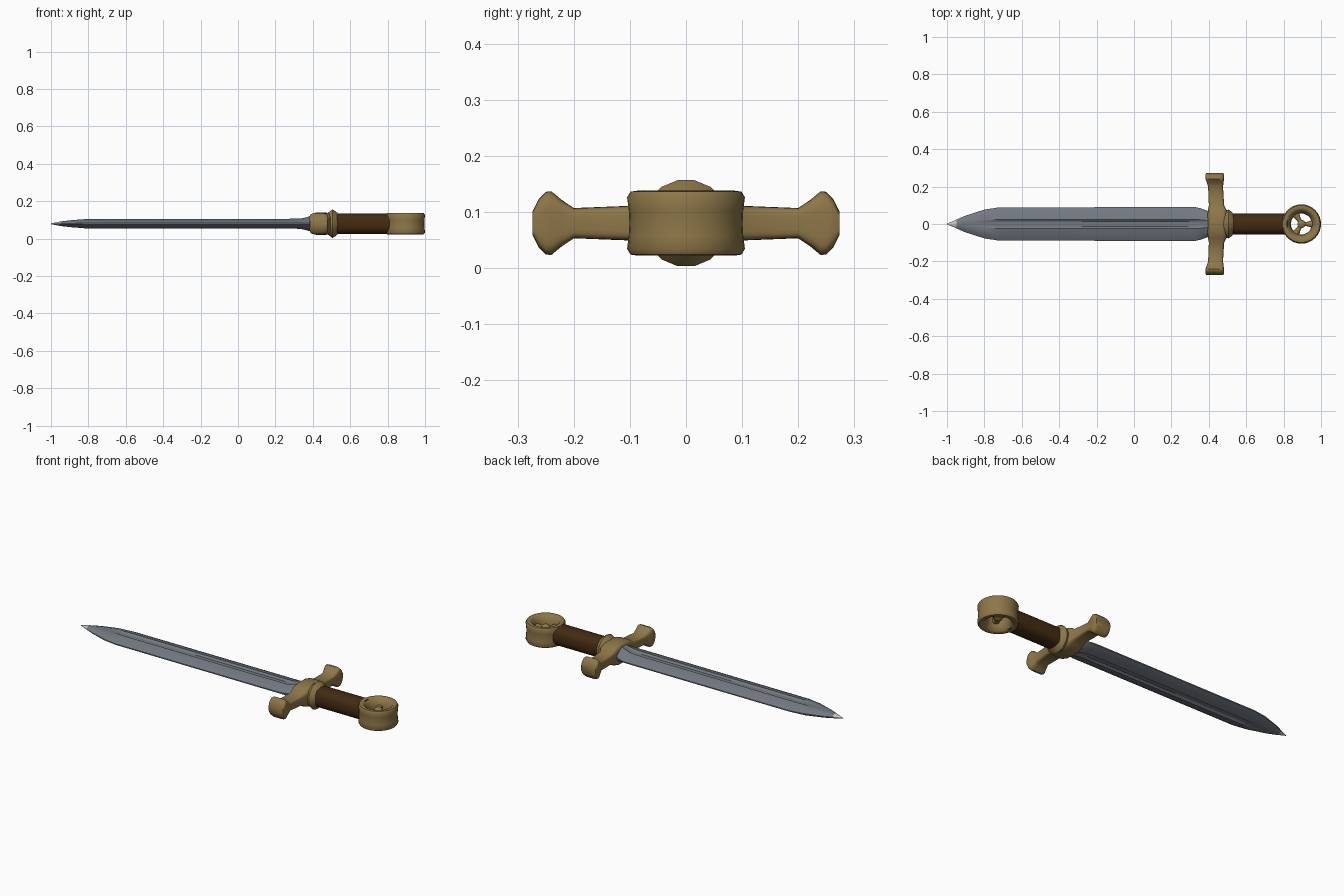
import bpy, bmesh, math
from mathutils import Vector

if "Cube" in bpy.data.objects:
    bpy.data.objects.remove(bpy.data.objects["Cube"])

ZC = 0.08  # height of the sword's mid plane


def material(name, rgb):
    m = bpy.data.materials.new(name)
    m.diffuse_color = (*rgb, 1)
    m.use_nodes = True
    m.node_tree.nodes["Principled BSDF"].inputs["Base Color"].default_value = m.diffuse_color
    return m


STEEL = material("steel", (0.17, 0.19, 0.22))
TIP = material("bright_steel", (0.55, 0.55, 0.55))
BRASS = material("brass", (0.27, 0.185, 0.065))
LEATHER = material("brown_leather", (0.055, 0.024, 0.006))


def finish(name, bm, mats, angle=35):
    bmesh.ops.remove_doubles(bm, verts=bm.verts, dist=1e-5)
    bmesh.ops.recalc_face_normals(bm, faces=bm.faces)
    me = bpy.data.meshes.new(name)
    bm.to_mesh(me)
    bm.free()
    ob = bpy.data.objects.new(name, me)
    bpy.context.collection.objects.link(ob)
    for m in mats:
        me.materials.append(m)
    bpy.ops.object.select_all(action='DESELECT')
    ob.select_set(True)
    bpy.context.view_layer.objects.active = ob
    bpy.ops.object.shade_smooth_by_angle(angle=math.radians(angle))
    return ob


def loft(name, rings, mats, angle=35, closed=False):
    """Skin a row of equal-length rings of points."""
    bm = bmesh.new()
    rows = [[bm.verts.new(p) for p in r] for r in rings]
    n = len(rows[0])
    pairs = list(zip(rows, rows[1:])) + ([(rows[-1], rows[0])] if closed else [])
    for a, b in pairs:
        for i in range(n):
            j = (i + 1) % n
            bm.faces.new((a[i], a[j], b[j], b[i]))
    if not closed:
        bm.faces.new(rows[0])
        bm.faces.new(rows[-1])
    return finish(name, bm, mats, angle)


def rounded(a, b, power=4, n=24):
    """Superellipse outline with half sizes a and b."""
    pts = []
    for i in range(n):
        t = 2 * math.pi * (i + 0.5) / n
        c, s = math.cos(t), math.sin(t)
        pts.append((a * math.copysign(abs(c) ** (2 / power), c),
                    b * math.copysign(abs(s) ** (2 / power), s)))
    return pts


# Blade: (x, half width, half thickness, groove depth)
stations = [(-1, 0.002, 0.002, 0), (-0.95, 0.023, 0.012, 0), (-0.9, 0.045, 0.018, 0),
            (-0.8, 0.077, 0.026, 0.002), (-0.72, 0.089, 0.026, 0.009),
            (0.2, 0.09, 0.026, 0.009), (0.33, 0.09, 0.027, 0.009),
            (0.36, 0.083, 0.033, 0.004), (0.40, 0.068, 0.045, 0)]
rings = []
for x, w, t, g in stations:
    half = [(w, 0.12 * t), (0.72 * w, 0.62 * t), (0.27 * w, t), (0.14 * w, t - g), (0, t - g),
            (-0.14 * w, t - g), (-0.27 * w, t), (-0.72 * w, 0.62 * t), (-w, 0.12 * t)]
    rings.append([(x, y, ZC + z) for y, z in half] +
                 [(x, y, ZC - z) for y, z in reversed(half)])
blade = loft("blade", rings, [STEEL, TIP], 25)
for f in blade.data.polygons:
    f.material_index = int(f.center.x < -0.95)

# Crossguard: (y, centre x, half size x, half size z), mirrored in y
arm = [(0, 0.445, 0.052, 0.060), (0.04, 0.445, 0.052, 0.058), (0.075, 0.445, 0.050, 0.046),
       (0.10, 0.441, 0.041, 0.031), (0.20, 0.436, 0.040, 0.027), (0.222, 0.434, 0.045, 0.042),
       (0.24, 0.432, 0.049, 0.057), (0.25, 0.432, 0.050, 0.056), (0.262, 0.432, 0.050, 0.044),
       (0.274, 0.432, 0.046, 0.020)]
stations = [(-y, *r) for y, *r in reversed(arm[1:])] + arm
loft("crossguard", [[(cx + a, y, ZC + b) for a, b in rounded(hx, hz, 5)]
                    for y, cx, hx, hz in stations], [BRASS], 40)

# Collar between guard and grip: (x, half width, half height)
collar = [(0.475, 0.062, 0.056), (0.49, 0.075, 0.066), (0.505, 0.078, 0.078),
          (0.518, 0.070, 0.070), (0.533, 0.056, 0.058)]
loft("collar", [[(x, y, ZC + z) for y, z in rounded(w, h, 2, 16)]
                for x, w, h in collar], [BRASS])

# Grip
loft("grip", [[(x, y, ZC + z) for y, z in rounded(0.056, 0.056, 2.4, 24)]
              for x in (0.52, 0.82)], [LEATHER])

# Pommel ring, lathed from its (radius, height) section
PX = 0.895
outer = [(0.086, 0.058), (0.099, 0.056), (0.105, 0.046), (0.102, 0.022)]
inner = [(0.060, 0.026), (0.074, 0.052)]
top = inner + outer
section = top + [(0.101, 0)] + [(r, -z) for r, z in reversed(top)] + [(0.056, 0)]
loft("pommel_ring", [[(PX + r * math.cos(t), r * math.sin(t), ZC + z) for r, z in section]
                     for t in (2 * math.pi * i / 32 for i in range(32))],
     [BRASS], 40, closed=True)

# Three spokes and hub inside the ring
for i in range(3):
    t = 2 * math.pi * i / 3
    d, s = Vector((math.cos(t), math.sin(t), 0)), Vector((-math.sin(t), math.cos(t), 0))
    c = Vector((PX, 0, ZC))
    loft(f"pommel_spoke_{i + 1}",
         [[c + d * r + s * a + Vector((0, 0, b)) for a, b in rounded(w, 0.022, 2.5, 12)]
          for r, w in ((0, 0.012), (0.03, 0.012), (0.064, 0.022))], [BRASS])
loft("pommel_hub", [[(PX + a, b, ZC + z) for a, b in rounded(r, r, 2, 16)]
                    for z, r in ((-0.034, 0.010), (-0.026, 0.022), (0.026, 0.022), (0.034, 0.010))],
     [BRASS])
